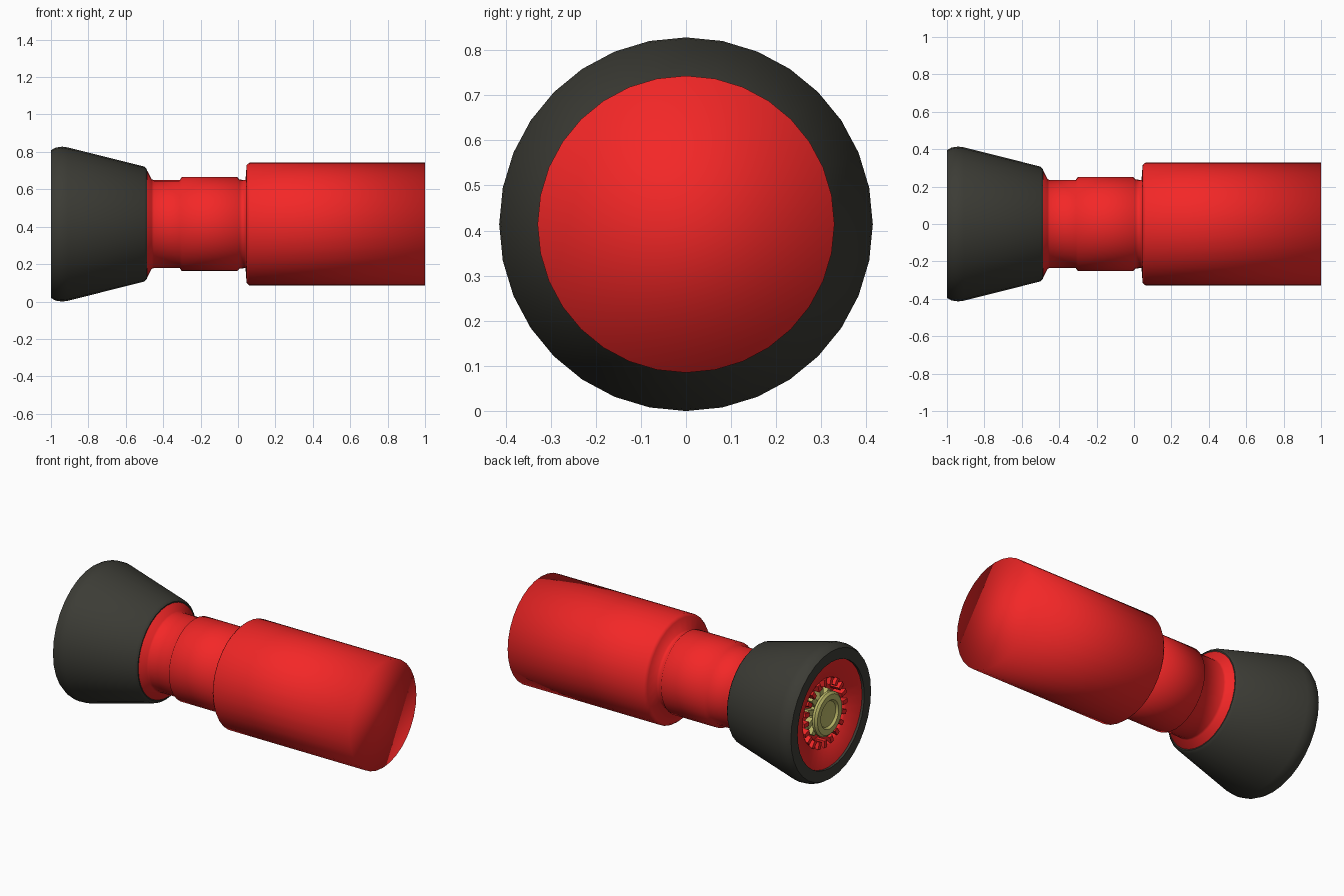
import bpy, bmesh, math

if "Cube" in bpy.data.objects:
    bpy.data.objects.remove(bpy.data.objects["Cube"])

N = 32          # sides of every turned part
ZC = 0.414      # height of the main axis


def material(name, rgb):
    m = bpy.data.materials.new(name)
    m.diffuse_color = (*rgb, 1)
    m.use_nodes = True
    m.node_tree.nodes["Principled BSDF"].inputs["Base Color"].default_value = m.diffuse_color
    return m


RED = material("red", (0.90, 0.02, 0.02))
BLACK = material("black", (0.045, 0.045, 0.036))
BRASS = material("brass", (0.50, 0.48, 0.14))


def finish(name, bm, mat, angle=None):
    bmesh.ops.recalc_face_normals(bm, faces=bm.faces)
    me = bpy.data.meshes.new(name)
    bm.to_mesh(me)
    bm.free()
    ob = bpy.data.objects.new(name, me)
    bpy.context.collection.objects.link(ob)
    me.materials.append(mat)
    if angle is not None:
        bpy.ops.object.select_all(action='DESELECT')
        ob.select_set(True)
        bpy.context.view_layer.objects.active = ob
        if angle >= 180:
            bpy.ops.object.shade_smooth()
        else:
            bpy.ops.object.shade_smooth_by_angle(angle=math.radians(angle))
    return ob


def lathe(name, profile, mat, angle, closed=False, n=N):
    """Turn (x, radius) points about the main axis; cap open ends."""
    bm = bmesh.new()
    rings = []
    for x, r in profile:
        rings.append([bm.verts.new((x, r * math.sin(2 * math.pi * k / n),
                                    ZC + r * math.cos(2 * math.pi * k / n)))
                      for k in range(n)])
    pairs = list(zip(rings, rings[1:]))
    if closed:
        pairs.append((rings[-1], rings[0]))
    for a, b in pairs:
        for k in range(n):
            j = (k + 1) % n
            bm.faces.new((a[k], a[j], b[j], b[k]))
    if not closed:
        bm.faces.new(rings[0])
        bm.faces.new(rings[-1])
    return finish(name, bm, mat, angle)


def tooth_ring(name, count, r0, r1, x0, x1, width, mat):
    """Ring of small blocks pointing at the main axis."""
    bm = bmesh.new()
    for i in range(count):
        a = 2 * math.pi * i / count
        v = {}
        for x in (x0, x1):
            for r in (r0, r1):
                for w in (-width / 2, width / 2):
                    v[x, r, w] = bm.verts.new(
                        (x, r * math.sin(a) + w * math.cos(a),
                         ZC + r * math.cos(a) - w * math.sin(a)))
        h = width / 2
        for x in (x0, x1):
            bm.faces.new((v[x, r0, -h], v[x, r1, -h], v[x, r1, h], v[x, r0, h]))
        for r in (r0, r1):
            bm.faces.new((v[x0, r, -h], v[x1, r, -h], v[x1, r, h], v[x0, r, h]))
        for w in (-h, h):
            bm.faces.new((v[x0, r0, w], v[x1, r0, w], v[x1, r1, w], v[x0, r1, w]))
    return finish(name, bm, mat)


# red barrel, collar and flange, smooth shaded right over the end cap
lathe("body", [(-0.50, 0.29), (-0.485, 0.285), (-0.462, 0.24), (-0.45, 0.235),
               (-0.312, 0.235), (-0.30, 0.252), (-0.005, 0.252), (0.008, 0.238),
               (0.04, 0.235), (0.046, 0.315), (0.062, 0.329), (1.0, 0.329)],
      RED, 180)

# dark tapered bumper with rounded rim
lathe("bumper", [(-1.0, 0.328), (-1.0, 0.395), (-0.975, 0.409), (-0.94, 0.414),
                 (-0.91, 0.410), (-0.50, 0.307), (-0.487, 0.292), (-0.487, 0.20),
                 (-0.85, 0.20), (-0.90, 0.328)],
      BLACK, 40, closed=True)

# red dish inside the bumper with a central well
lathe("end_dish", [(-0.86, 0.32), (-0.985, 0.328), (-0.955, 0.215), (-0.945, 0.205),
                   (-0.90, 0.20)], RED, 40)

# grip teeth around the well
tooth_ring("dish_teeth", 20, 0.168, 0.212, -0.965, -0.895, 0.026, RED)

# brass toothed wheel and hollowed button
lathe("brass_hub", [(-0.965, 0.08), (-0.89, 0.08)], BRASS, 40)
tooth_ring("brass_teeth", 10, 0.07, 0.14, -0.935, -0.895, 0.035, BRASS)
lathe("brass_button", [(-0.955, 0.125), (-0.965, 0.135), (-0.98, 0.135), (-0.992, 0.122),
                       (-0.992, 0.088), (-0.978, 0.078), (-0.972, 0.04)], BRASS, 40)
